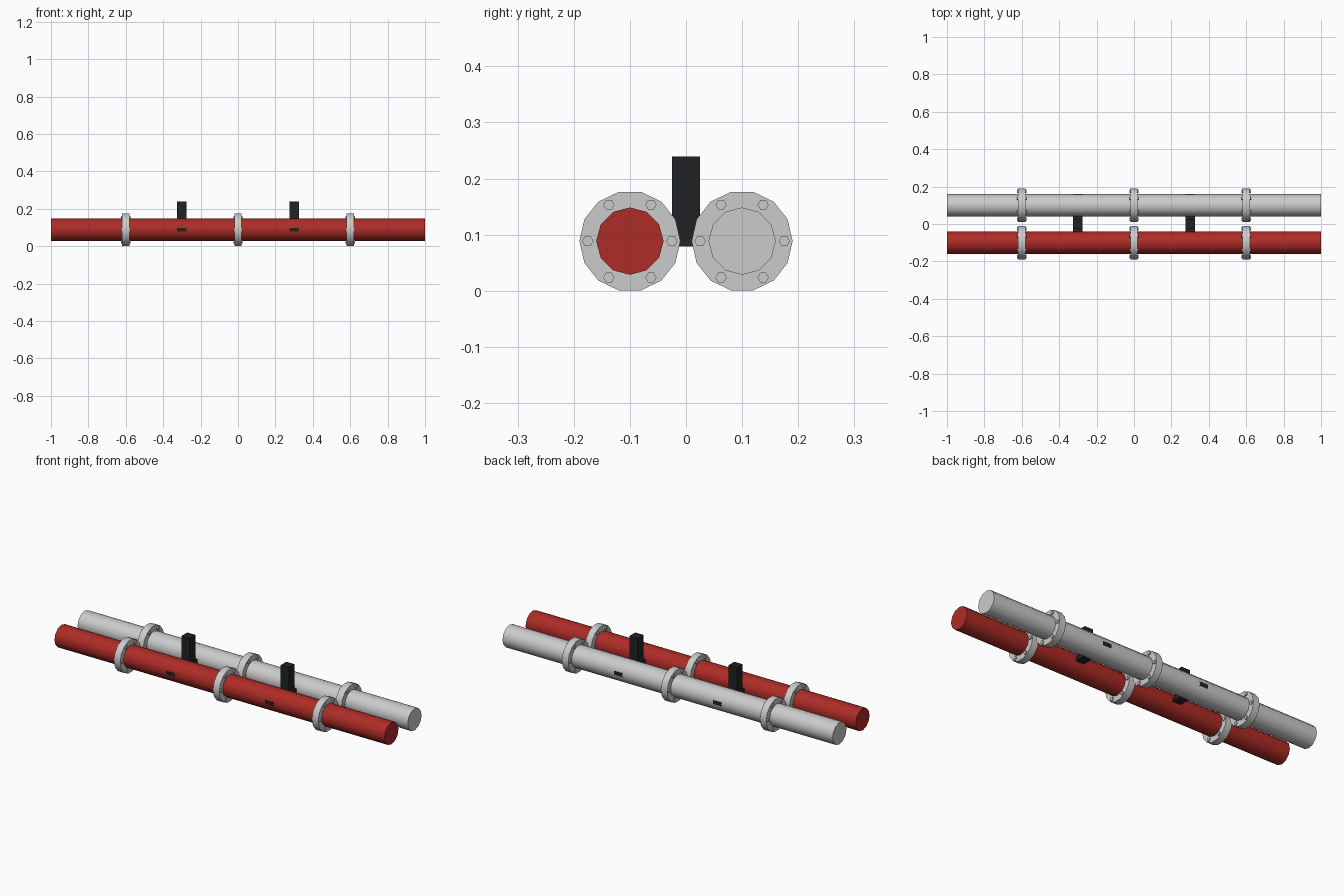
import bpy
import math

if "Cube" in bpy.data.objects:
    bpy.data.objects.remove(bpy.data.objects["Cube"])

PIPE_Y, AXIS_Z = 0.10, 0.0885


def material(name, color):
    m = bpy.data.materials.new(name)
    m.diffuse_color = color
    m.use_nodes = True
    m.node_tree.nodes["Principled BSDF"].inputs["Base Color"].default_value = m.diffuse_color
    return m


red = material("red_paint", (0.42, 0.025, 0.02, 1))
black = material("black_steel", (0.015, 0.016, 0.018, 1))


def cylinder_x(name, sides, radius, length, loc, mat=None, smooth=True):
    bpy.ops.mesh.primitive_cylinder_add(vertices=sides, radius=radius, depth=length,
                                        location=loc, rotation=(0, math.pi / 2, 0))
    ob = bpy.context.object
    ob.name = name
    if mat:
        ob.data.materials.append(mat)
    if smooth:
        bpy.ops.object.shade_smooth_by_angle(angle=math.radians(35))
    return ob


def box(name, size, loc, mat):
    bpy.ops.mesh.primitive_cube_add(size=1, location=loc)
    ob = bpy.context.object
    ob.name = name
    ob.scale = size
    ob.data.materials.append(mat)
    return ob


# Two parallel pipes with bolted flanges
for label, y, mat in (("red", -PIPE_Y, red), ("grey", PIPE_Y, None)):
    cylinder_x(f"{label}_pipe", 12, 0.06, 2.0, (0, y, AXIS_Z), mat)
    for i, x in enumerate((-0.6, 0, 0.6)):
        cylinder_x(f"{label}_flange_{i}", 14, 0.09, 0.038, (x, y, AXIS_Z))
        # Bolts run through the flange and stick out on both faces
        for k in range(6):
            a = k * math.pi / 3
            cylinder_x(f"{label}_flange_{i}_bolt_{k}", 6, 0.01, 0.05,
                       (x, y + 0.075 * math.cos(a), AXIS_Z + 0.075 * math.sin(a)),
                       smooth=False)

# Hanger brackets: cross bar through both pipes and an upright post
for i, x in enumerate((-0.3, 0.3)):
    box(f"bracket_cross_bar_{i}", (0.05, 0.32, 0.02), (x, 0, AXIS_Z), black)
    box(f"bracket_post_{i}", (0.05, 0.05, 0.15), (x, 0, 0.164), black)
